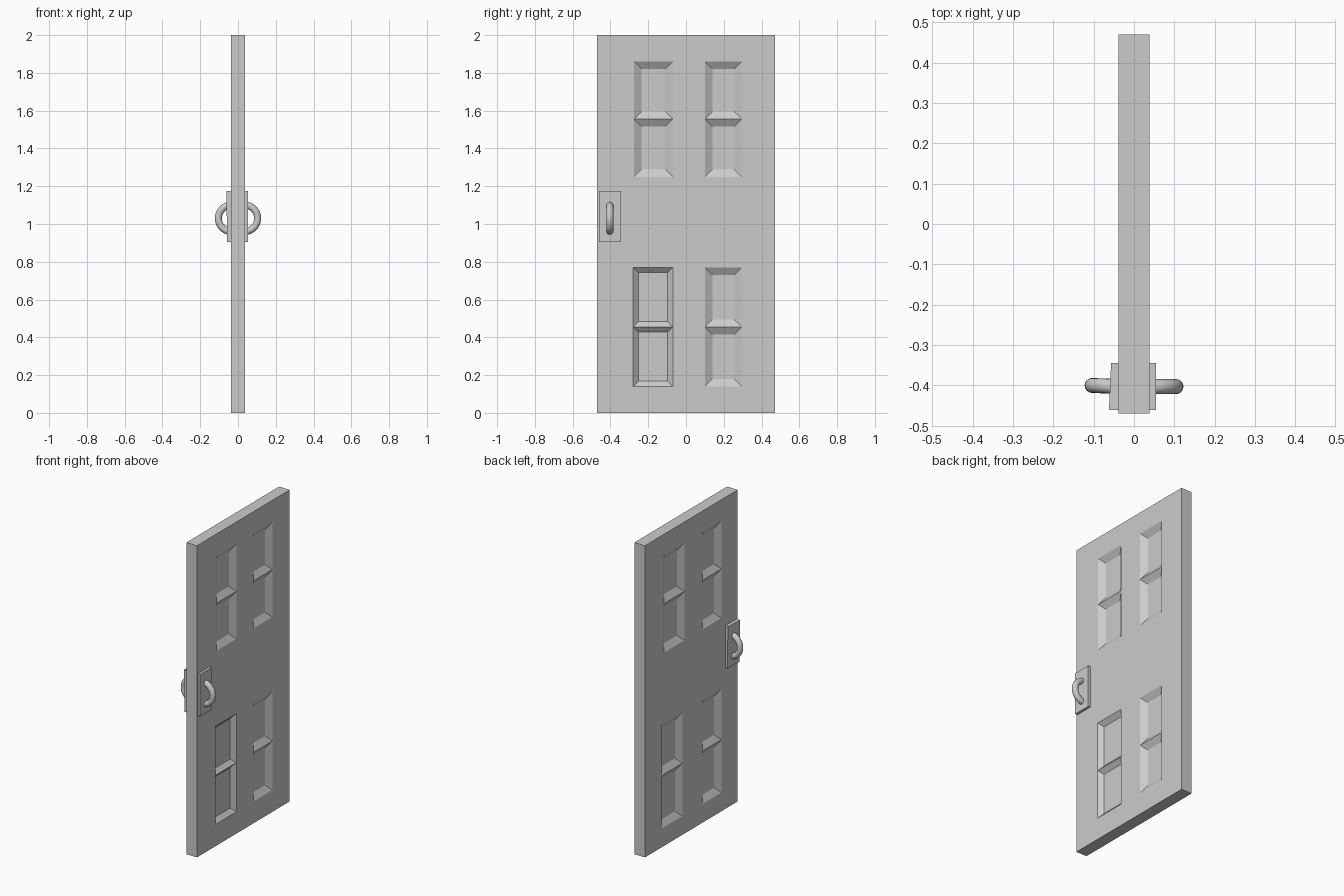
import bpy
import bmesh
from math import pi, radians
from mathutils import Matrix, Vector

cube = bpy.data.objects.get("Cube")
if cube:
    bpy.data.objects.remove(cube, do_unlink=True)

HALF_T, HALF_W, HEIGHT = 0.038, 0.47, 2.0
HANDLE_Y, HANDLE_Z = -0.403, 1.03

grey = bpy.data.materials.new("plain_grey")
grey.use_nodes = True
colour = (0.6, 0.6, 0.6, 1)
grey.diffuse_color = colour
grey.node_tree.nodes["Principled BSDF"].inputs["Base Color"].default_value = colour


def finish(name, bm, smooth=False):
    mesh = bpy.data.meshes.new(name)
    bm.to_mesh(mesh)
    bm.free()
    mesh.materials.append(grey)
    for poly in mesh.polygons:
        poly.use_smooth = smooth
    obj = bpy.data.objects.new(name, mesh)
    bpy.context.collection.objects.link(obj)
    return obj


def door_side(bm, x, rows, lower, upper):
    """Grid of one door face; returns its vertices by row and its panel cells."""
    grid = []
    for z in rows:
        cols = [-HALF_W] + (lower if z < 1 else upper) + [HALF_W]
        grid.append([bm.verts.new((x, y, z)) for y in cols])
    cells = {}
    for r in range(len(grid) - 1):
        for c in range(len(grid[0]) - 1):
            cells[r, c] = bm.faces.new((grid[r][c], grid[r][c + 1],
                                        grid[r + 1][c + 1], grid[r + 1][c]))
    panels = {k: f for k, f in cells.items() if k[0] in (1, 2, 4, 5) and k[1] in (1, 3)}
    return grid, panels


def outline(grid):
    right = [row[-1] for row in grid[1:-1]]
    left = [row[0] for row in grid[1:-1]]
    return grid[0] + right + grid[-1][::-1] + left[::-1]


# Door slab with recessed panels on both faces
bm = bmesh.new()
grid_a, panels_a = door_side(bm, HALF_T, [0, 0.14, 0.455, 0.77, 1.25, 1.555, 1.86, HEIGHT],
                             [-0.28, -0.07, 0.10, 0.295], [-0.275, -0.07, 0.10, 0.295])
grid_b, panels_b = door_side(bm, -HALF_T, [0, 0.12, 0.46, 0.785, 1.24, 1.555, 1.865, HEIGHT],
                             [-0.305, -0.11, 0.09, 0.30], [-0.305, -0.11, 0.07, 0.28])
ring_a, ring_b = outline(grid_a), outline(grid_b)
for i in range(len(ring_a)):
    j = (i + 1) % len(ring_a)
    bm.faces.new((ring_a[i], ring_a[j], ring_b[j], ring_b[i]))
bmesh.ops.recalc_face_normals(bm, faces=bm.faces)

# The lower front panel of one face has a narrower, steeper border
steep = [f for k, f in panels_a.items() if k[0] < 3 and k[1] == 1]
wide = [f for f in list(panels_a.values()) + list(panels_b.values()) if f not in steep]
for faces, border in ((steep, 0.028), (wide, 0.04)):
    bmesh.ops.inset_individual(bm, faces=faces, thickness=border, depth=-0.025,
                               use_even_offset=True)
finish("door_panel", bm)

# Backing plate and half-ring handle on each face
for side, label, turn, lean in ((1, "left", 0, 0), (-1, "right", 2.5, 1)):
    bm = bmesh.new()
    bmesh.ops.create_cube(bm, size=1)
    bmesh.ops.scale(bm, verts=bm.verts, vec=(0.03, 0.116, 0.27))
    plate = finish(label + "_handle_plate", bm)
    plate.location = (side * (0.039 if side > 0 else 0.042), HANDLE_Y, 1.04)
    plate.rotation_euler = (0, radians(-lean), radians(-turn))

    bm = bmesh.new()
    ring = bmesh.ops.create_circle(bm, segments=16, radius=0.0185,
                                   matrix=Matrix.Translation((0, 0, 0.07)) @ Matrix.Rotation(pi / 2, 4, "Y"))
    bmesh.ops.spin(bm, geom=ring["verts"] + bm.edges[:], cent=(0, 0, 0), axis=(0, 1, 0),
                   angle=side * pi, steps=20)
    bmesh.ops.recalc_face_normals(bm, faces=bm.faces)
    # Make the open tube's normals point away from its core
    bm.normal_update()
    face = bm.faces[0]
    centre = face.calc_center_median()
    core = Vector((centre.x, 0, centre.z)).normalized() * 0.07
    if face.normal.dot(centre - core) < 0:
        bmesh.ops.reverse_faces(bm, faces=bm.faces)
    handle = finish(label + "_handle", bm, smooth=True)
    handle.location = (side * 0.034, HANDLE_Y, HANDLE_Z)
    handle.rotation_euler.z = radians(-turn)
